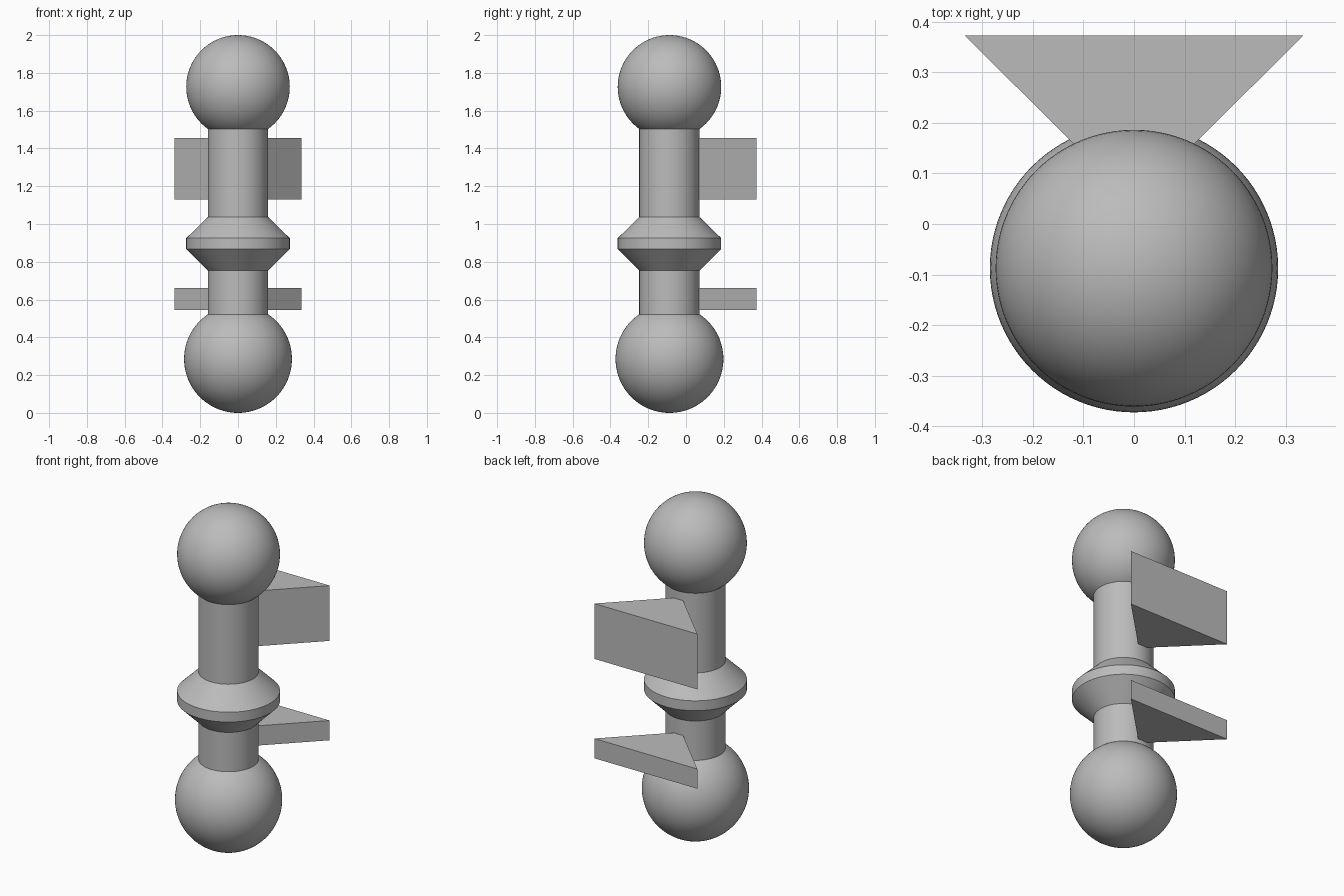
import bpy
import bmesh
import math

if "Cube" in bpy.data.objects:
    bpy.data.objects.remove(bpy.data.objects["Cube"], do_unlink=True)

AXIS_Y = -0.0875
SIDES = 96

grey = bpy.data.materials.new("plain grey")
grey.use_nodes = True
colour = (0.5, 0.5, 0.5, 1)
grey.diffuse_color = colour
grey.node_tree.nodes["Principled BSDF"].inputs["Base Color"].default_value = colour


def finish(obj, name, smooth=True):
    obj.name = obj.data.name = name
    obj.data.materials.append(grey)
    if smooth:
        bpy.ops.object.select_all(action="DESELECT")
        obj.select_set(True)
        bpy.context.view_layer.objects.active = obj
        bpy.ops.object.shade_smooth_by_angle(angle=math.radians(25))


def ball(name, radius, z):
    bpy.ops.mesh.primitive_uv_sphere_add(
        segments=SIDES, ring_count=SIDES // 2, radius=radius, location=(0, AXIS_Y, z))
    finish(bpy.context.object, name)


def mesh_object(name, bm, smooth):
    bmesh.ops.recalc_face_normals(bm, faces=bm.faces)
    mesh = bpy.data.meshes.new(name)
    bm.to_mesh(mesh)
    bm.free()
    obj = bpy.data.objects.new(name, mesh)
    bpy.context.collection.objects.link(obj)
    finish(obj, name, smooth)
    return obj


def lathe(name, profile):
    """Spin a (radius, height) profile about the upright axis, capping both ends."""
    bm = bmesh.new()
    rings = []
    for r, z in profile:
        rings.append([bm.verts.new((r * math.cos(a), r * math.sin(a), z))
                      for a in (math.tau * i / SIDES for i in range(SIDES))])
    for low, high in zip(rings, rings[1:]):
        for i in range(SIDES):
            j = (i + 1) % SIDES
            bm.faces.new((low[i], low[j], high[j], high[i]))
    bm.faces.new(rings[0])
    bm.faces.new(rings[-1])
    mesh_object(name, bm, True).location.y = AXIS_Y


def wedge(name, bottom, top):
    """Triangular fin whose point is buried in the shaft."""
    bm = bmesh.new()
    outline = [(0, 0.04), (0.335, 0.373), (-0.335, 0.373)]
    base = bm.faces.new([bm.verts.new((x, y, bottom)) for x, y in outline])
    extruded = bmesh.ops.extrude_face_region(bm, geom=[base])["geom"]
    for v in extruded:
        if isinstance(v, bmesh.types.BMVert):
            v.co.z = top
    mesh_object(name, bm, False)


# Rounded ends
ball("lower_ball", 0.2855, 0.2855)
ball("upper_ball", 0.274, 1.726)

# Shaft with its bevelled collar, ends hidden inside the balls
lathe("shaft_and_collar", [
    (0.16, 0.45), (0.16, 0.753), (0.274, 0.867),
    (0.274, 0.925), (0.16, 1.036), (0.16, 1.58)])

# Fins at the back
wedge("upper_fin", 1.13, 1.455)
wedge("lower_fin", 0.546, 0.662)
